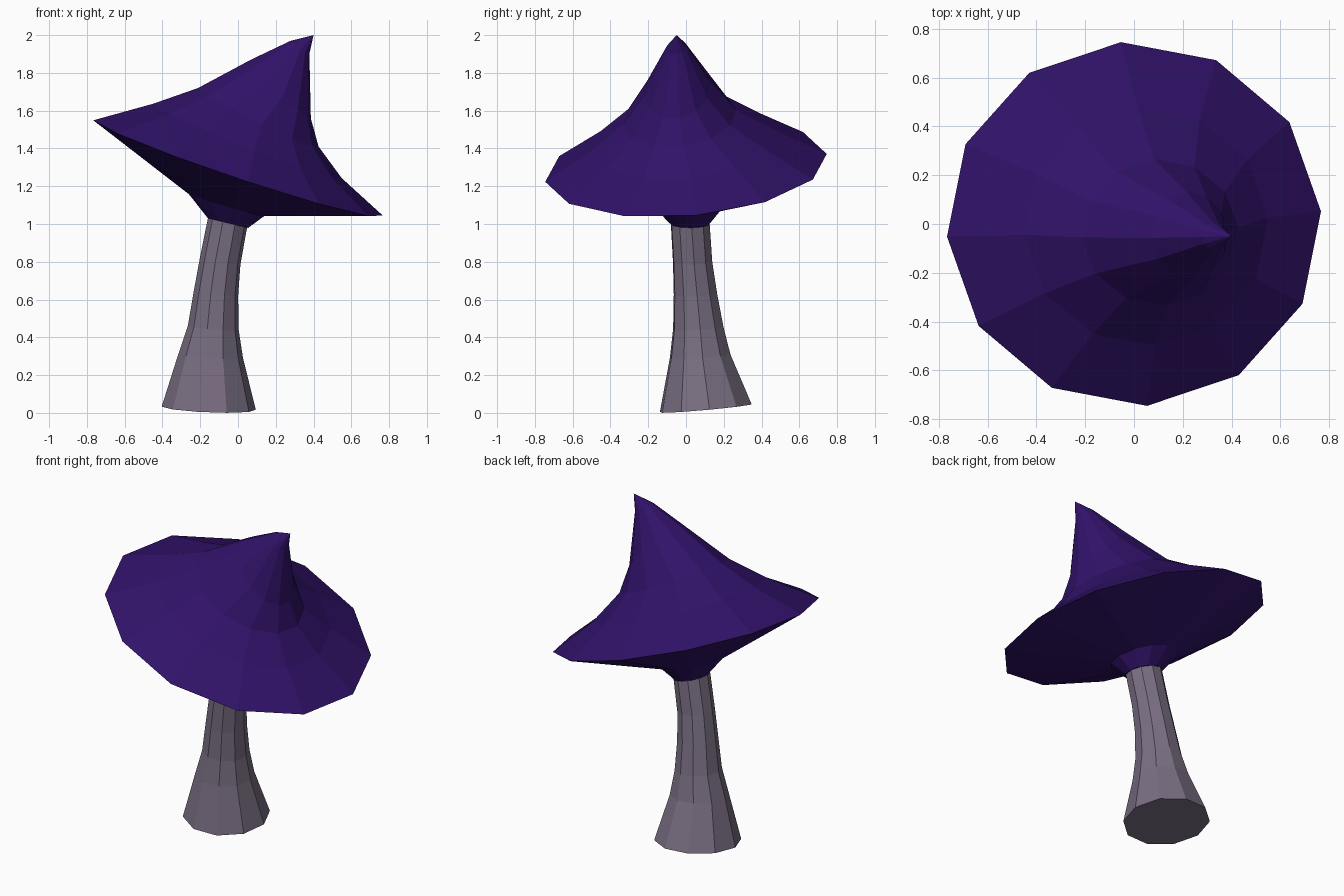
import bpy, bmesh, math

if "Cube" in bpy.data.objects:
    bpy.data.objects.remove(bpy.data.objects["Cube"])


def material(name, rgb):
    m = bpy.data.materials.new(name)
    m.diffuse_color = (*rgb, 1)
    m.use_nodes = True
    m.node_tree.nodes["Principled BSDF"].inputs["Base Color"].default_value = m.diffuse_color
    return m


def loft(name, rings, sides, phase, mat, tip=None):
    """Skin tilted elliptical rings: (cx, cy, cz, rx, ry, slope_x, slope_y)."""
    bm = bmesh.new()
    loops = []
    for cx, cy, cz, rx, ry, sx, sy in rings:
        loop = []
        for i in range(sides):
            a = phase + math.tau * i / sides
            dx, dy = rx * math.cos(a), ry * math.sin(a)
            loop.append(bm.verts.new((cx + dx, cy + dy, cz + sx * dx + sy * dy)))
        loops.append(loop)
    for lo, hi in zip(loops, loops[1:]):
        for i in range(sides):
            j = (i + 1) % sides
            bm.faces.new((lo[i], lo[j], hi[j], hi[i]))
    bm.faces.new(loops[0][::-1])
    if tip:
        t = bm.verts.new(tip)
        for i in range(sides):
            bm.faces.new((loops[-1][i], loops[-1][(i + 1) % sides], t))
    else:
        bm.faces.new(loops[-1])
    bmesh.ops.recalc_face_normals(bm, faces=bm.faces)
    me = bpy.data.meshes.new(name)
    bm.to_mesh(me)
    bm.free()
    me.materials.append(mat)
    ob = bpy.data.objects.new(name, me)
    bpy.context.collection.objects.link(ob)
    return ob


# Stem: flared at the foot, leaning gently
loft("stem", [
    (-0.155, 0.105, 0.025, 0.25, 0.25, -0.04, 0.09),
    (-0.145, 0.075, 0.30, 0.172, 0.165, -0.06, 0.07),
    (-0.131, 0.065, 0.45, 0.135, 0.137, -0.08, 0.06),
    (-0.117, 0.050, 0.63, 0.118, 0.118, -0.11, 0.04),
    (-0.095, 0.035, 0.80, 0.108, 0.107, -0.15, 0.03),
    (-0.055, 0.022, 1.01, 0.104, 0.106, -0.24, 0.0),
], 10, math.radians(4.5), material("stem_grey", (0.19, 0.155, 0.22)))

# Cap: collar, underside, wide rim, then the bent cone up to its tip
loft("cap", [
    (-0.053, 0.022, 1.005, 0.107, 0.108, -0.24, 0.0),
    (-0.06, 0.02, 1.10, 0.20, 0.19, -0.29, 0.04),
    (0.0, 0.0, 1.297, 0.768, 0.747, -0.334, 0.075),
    (0.05, -0.01, 1.44, 0.50, 0.49, -0.40, 0.08),
    (0.107, -0.035, 1.565, 0.32, 0.30, -0.49, 0.09),
    (0.228, -0.045, 1.715, 0.158, 0.175, -1.0, 0.13),
    (0.328, -0.05, 1.935, 0.05, 0.055, -0.7, 0.1),
], 12, math.radians(4.0), material("cap_purple", (0.03, 0.006, 0.14)),
    tip=(0.40, -0.05, 2.0))
